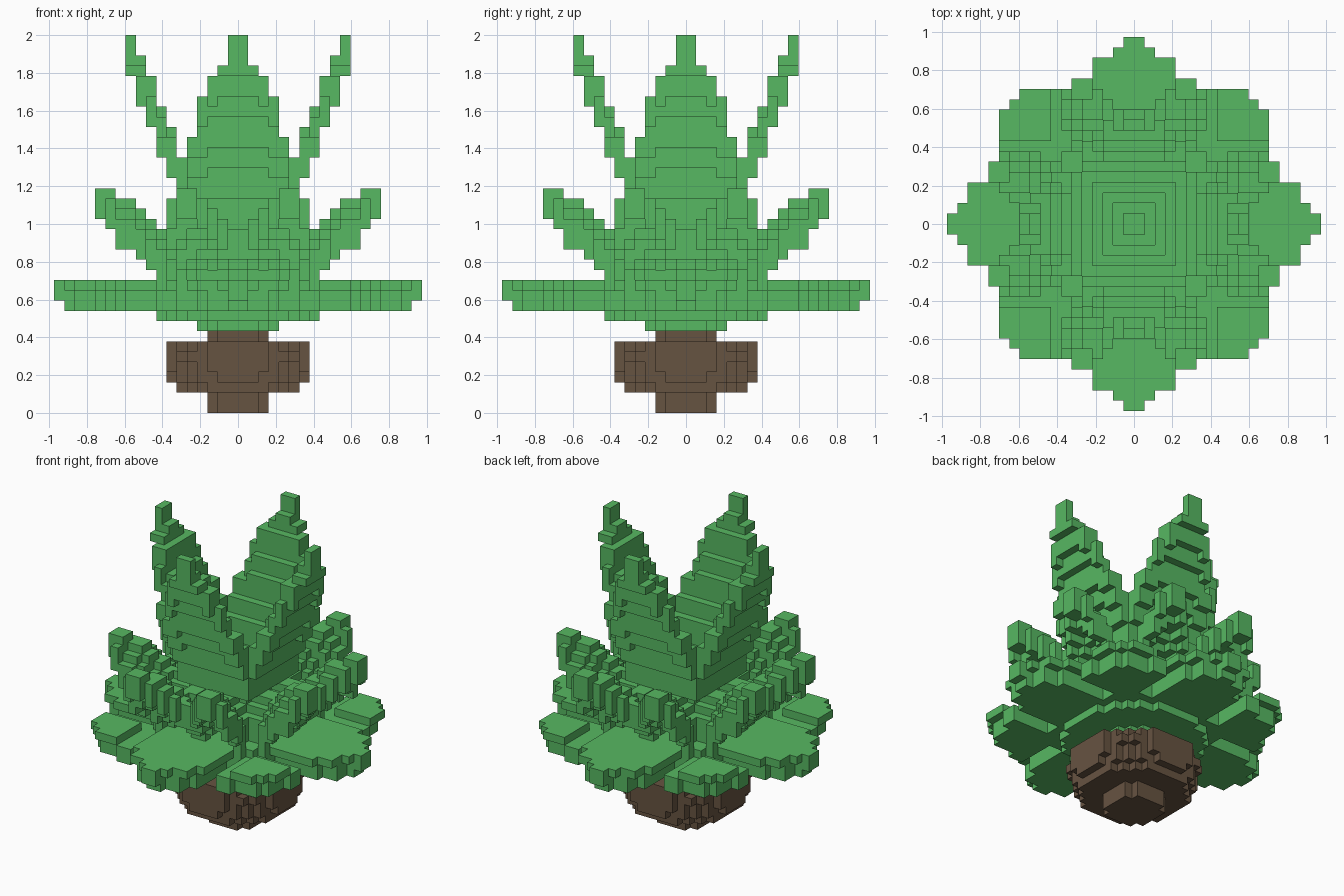
import bpy, bmesh, math

cube = bpy.data.objects.get("Cube")
if cube:
    bpy.data.objects.remove(cube, do_unlink=True)

V = 2.0 / 37  # edge length of one block


def material(name, rgb):
    m = bpy.data.materials.new(name)
    m.use_nodes = True
    m.diffuse_color = (*rgb, 1)
    m.node_tree.nodes["Principled BSDF"].inputs["Base Color"].default_value = (*rgb, 1)
    return m


GREEN = material("leaf green", (0.095, 0.48, 0.122))
BROWN = material("earth brown", (0.134, 0.087, 0.053))

# Corner offsets of each block side
SIDES = {
    (1, 0, 0): ((1, 0, 0), (1, 1, 0), (1, 1, 1), (1, 0, 1)),
    (-1, 0, 0): ((0, 0, 0), (0, 0, 1), (0, 1, 1), (0, 1, 0)),
    (0, 1, 0): ((0, 1, 0), (0, 1, 1), (1, 1, 1), (1, 1, 0)),
    (0, -1, 0): ((0, 0, 0), (1, 0, 0), (1, 0, 1), (0, 0, 1)),
    (0, 0, 1): ((0, 0, 1), (1, 0, 1), (1, 1, 1), (0, 1, 1)),
    (0, 0, -1): ((0, 0, 0), (0, 1, 0), (1, 1, 0), (1, 0, 0)),
}


def block_part(name, rule, mat):
    """Fill every block where rule(far, near, layer) holds, eightfold symmetric."""
    cells = set()
    for i in range(-18, 18):
        for j in range(-18, 18):
            a, b = abs(i + 0.5), abs(j + 0.5)
            for k in range(37):
                if rule(max(a, b), min(a, b), k):
                    cells.add((i, j, k))
    bm = bmesh.new()
    verts = {}
    for c in cells:
        for d, corners in SIDES.items():
            if (c[0] + d[0], c[1] + d[1], c[2] + d[2]) in cells:
                continue
            face = []
            for o in corners:
                p = (c[0] + o[0], c[1] + o[1], c[2] + o[2])
                if p not in verts:
                    verts[p] = bm.verts.new([q * V for q in p])
                face.append(verts[p])
            bm.faces.new(face)
    mesh = bpy.data.meshes.new(name)
    bm.to_mesh(mesh)
    bm.free()
    mesh.materials.append(mat)
    ob = bpy.data.objects.new(name, mesh)
    bpy.context.collection.objects.link(ob)


# Round bulb of stacked discs: radius for each layer
BULB = (3.0, 3.0, 6.05, 6.8, 7.0, 7.2, 7.0, 3.0)


def bulb(u, w, k):
    return k < 8 and math.hypot(u, w) < BULB[k]


# Collar under the leaves
def collar(u, w, k):
    return math.hypot(u, w) < {8: 4.2, 9: 8.2}.get(k, 0)


# Flat lower leaves: four along the axes, four on the diagonals.
# The top layer overhangs the two layers below it.
def lower_leaves(u, w, k):
    if not 10 <= k <= 12:
        return False
    half = 1 if u > 17 else 2 if u > 16 else 4 if u > 14 else 5
    if k == 12:
        axial = w < half
        diagonal = u < 13 and w > 8 and u + w < 24
    else:
        axial = w < max(1, half - 1) and (u < 17 or k == 11)
        diagonal = w > 6 and (u < 12 and u + w < 23 or u < 13 and w < 8)
    return axial or diagonal or math.hypot(u, w) < 9.5


# Arching middle leaves: lowest layer and half width by distance outwards
MID_BOTTOM = {4: 13, 5: 13, 6: 13, 7: 13, 8: 14, 9: 15, 10: 16, 11: 16, 12: 17, 13: 19}
MID_WIDTH = {4: 3, 5: 3, 6: 3, 7: 3.2, 8: 3.2, 9: 3.2, 10: 2.9, 11: 2.7, 12: 2.1, 13: 1.1}


def middle_leaves(u, w, k):
    col = int(u)
    if col not in MID_BOTTOM:
        return col < 4 and k == 13
    off = abs(w - 0.37 * u)
    if off > MID_WIDTH[col]:
        return False
    # The midrib stands above the drooping edges
    low = MID_BOTTOM[col] + (max(0, 2 - int(off)) if col < 13 else 0)
    return low <= k < low + 3


# Tall leaves: lowest layer, top layer and half width by distance outwards
TALL = ((12, 13, 1), (13, 15, 2), (13, 18, 3), (16, 20, 4), (18, 23, 5), (21, 25, 5),
        (23, 28, 5), (25, 30, 5), (28, 33, 4), (30, 35, 3), (33, 37, 2))
TALL_WIDTH = ((34, 1), (33, 2), (31, 3), (27, 4), (0, 5))  # half width by height


def tall_leaves(u, w, k):
    col = int(u)
    if col >= len(TALL):
        return False
    low, high, half = TALL[col]
    # The middle of each leaf bows inwards, its edges sit one layer lower
    if 5 < col < 10:
        low, high = (low + 1, high) if w < min(3, half - 1) else (low, high - 1)
    width = next(h for z, h in TALL_WIDTH if k >= z)
    return low <= k < high and w < min(half, width)


block_part("bulb", bulb, BROWN)
block_part("leaf_collar", collar, GREEN)
block_part("lower_leaves", lower_leaves, GREEN)
block_part("middle_leaves", middle_leaves, GREEN)
block_part("tall_leaves", tall_leaves, GREEN)
